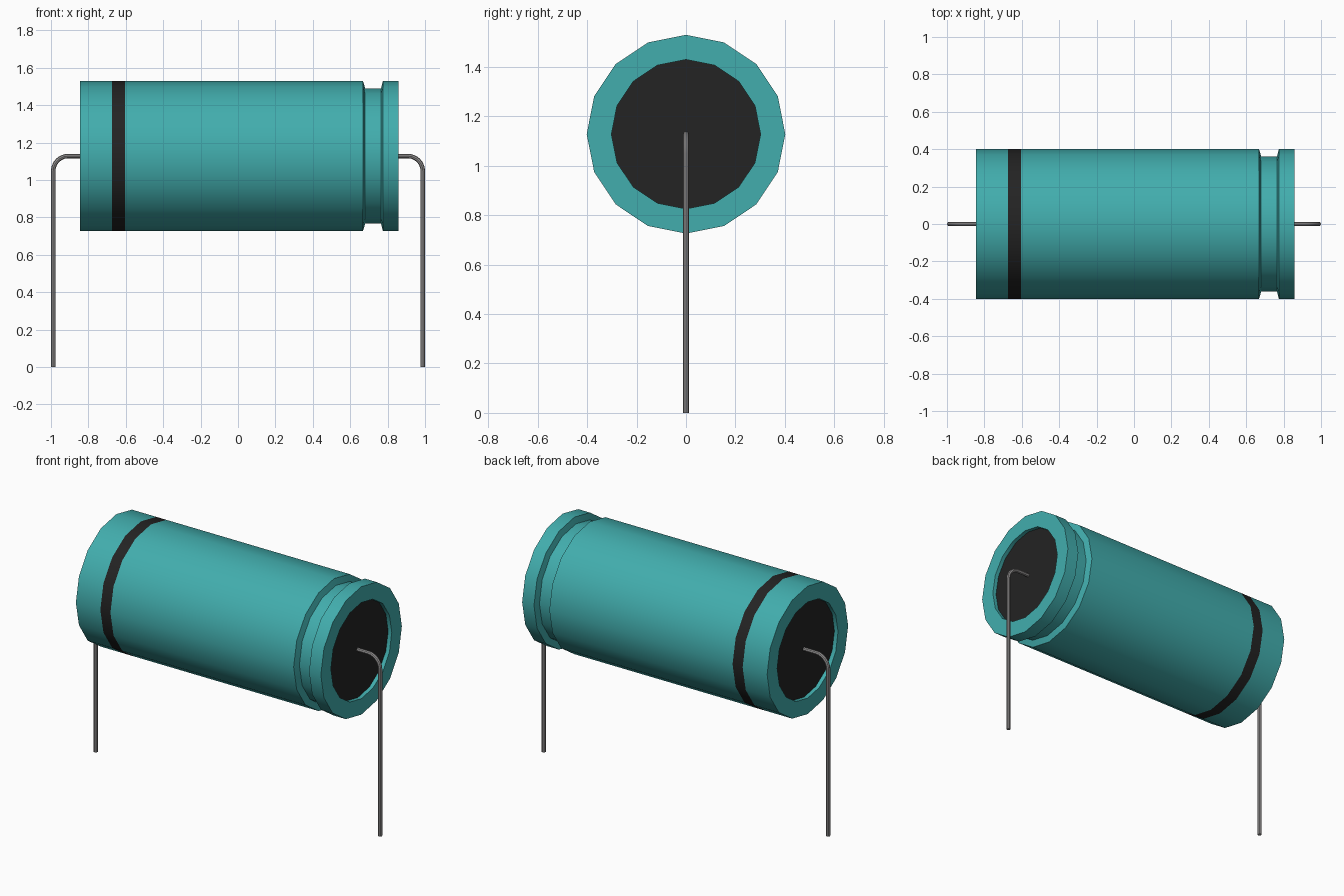
import bpy
import bmesh
from math import cos, sin, pi, radians

SIDES = 16
AXIS_Z = 1.128

cube = bpy.data.objects.get("Cube")
if cube:
    bpy.data.objects.remove(cube, do_unlink=True)


def material(name, color):
    mat = bpy.data.materials.new(name)
    mat.use_nodes = True
    mat.diffuse_color = (*color, 1)
    mat.node_tree.nodes["Principled BSDF"].inputs["Base Color"].default_value = (*color, 1)
    return mat


teal = material("teal sleeve", (0.054, 0.42, 0.42))
black = material("black", (0.017, 0.017, 0.017))
metal = material("grey metal", (0.30, 0.29, 0.29))


def finish(obj):
    bpy.ops.object.select_all(action="DESELECT")
    obj.select_set(True)
    bpy.context.view_layer.objects.active = obj
    if obj.type == "CURVE":
        bpy.ops.object.convert(target="MESH")
    bpy.ops.object.shade_smooth_by_angle(angle=radians(30))


def lathe(name, profile, mats, cap=False):
    """Revolve (x, radius) points around the horizontal axis."""
    bm = bmesh.new()
    rings = []
    for x, r in profile:
        angles = [2 * pi * i / SIDES for i in range(SIDES)]
        rings.append([bm.verts.new((x, r * sin(a), AXIS_Z + r * cos(a))) for a in angles])
    for a, b in zip(rings, rings[1:]):
        for i in range(SIDES):
            j = (i + 1) % SIDES
            bm.faces.new((a[i], b[i], b[j], a[j]))
    if cap:
        bm.faces.new(rings[0])
        bm.faces.new(rings[-1])
    bmesh.ops.recalc_face_normals(bm, faces=bm.faces)
    mesh = bpy.data.meshes.new(name)
    bm.to_mesh(mesh)
    bm.free()
    for mat in mats:
        mesh.materials.append(mat)
    obj = bpy.data.objects.new(name, mesh)
    bpy.context.collection.objects.link(obj)
    finish(obj)
    return obj


# Sleeve with rolled end lips, painted stripe and crimp groove
R, LIP, GROOVE = 0.402, 0.302, 0.362
sleeve = lathe("sleeve", [
    (-0.82, LIP), (-0.845, LIP), (-0.845, R), (-0.675, R), (-0.605, R),
    (0.668, R), (0.68, GROOVE), (0.765, GROOVE), (0.775, R),
    (0.857, R), (0.857, LIP), (0.832, LIP)], [teal, black])
for face in sleeve.data.polygons:
    if -0.67 < face.center.x < -0.61:
        face.material_index = 1

# Recessed core showing at both ends
lathe("end_seal", [(-0.82, LIP), (0.832, LIP)], [black], cap=True)


# Bent wire leads
def lead(name, side):
    x_out, bend, steps = 0.988, 0.08, 6
    points = [(0.8, AXIS_Z)]
    for i in range(steps + 1):
        a = pi / 2 * i / steps
        points.append((x_out - bend + bend * sin(a), AXIS_Z - bend + bend * cos(a)))
    points.append((x_out, 0))
    curve = bpy.data.curves.new(name, "CURVE")
    curve.dimensions = "3D"
    curve.bevel_depth = 0.012
    curve.bevel_resolution = 2
    curve.use_fill_caps = True
    spline = curve.splines.new("POLY")
    spline.points.add(len(points) - 1)
    for p, (x, z) in zip(spline.points, points):
        p.co = (side * x, 0, z, 1)
    curve.materials.append(metal)
    obj = bpy.data.objects.new(name, curve)
    bpy.context.collection.objects.link(obj)
    finish(obj)


lead("left_lead", 1)
lead("right_lead", -1)
